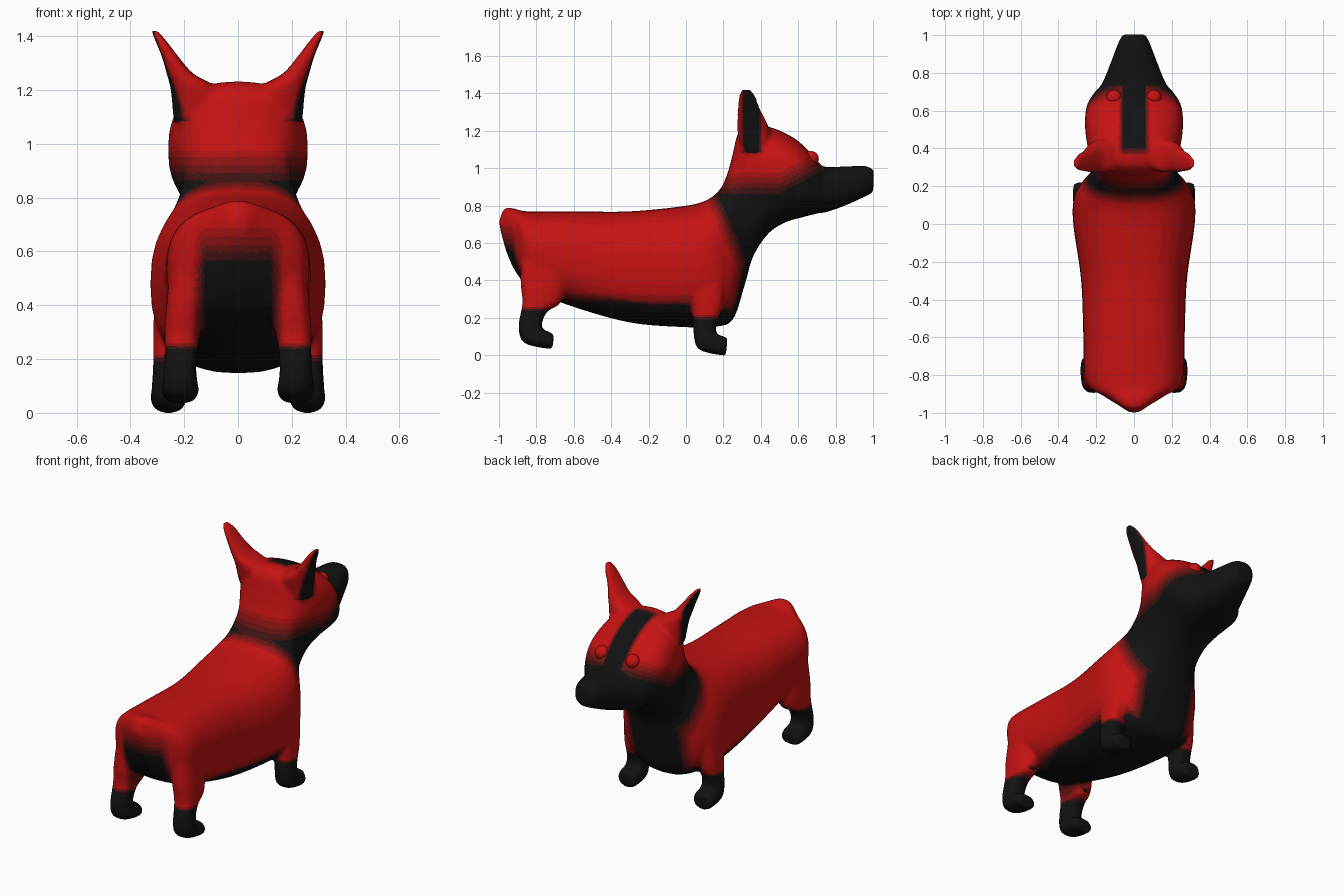
import bpy, bmesh, math
from mathutils import Vector

if "Cube" in bpy.data.objects:
    bpy.data.objects.remove(bpy.data.objects["Cube"])

SEG, STEPS = 32, 5

def spow(v, e):
    return math.copysign(abs(v) ** e, v)

def spline(a, b, c, d, t):
    return 0.5 * (2*b + (c - a)*t + (2*a - 5*b + 4*c - d)*t*t + (3*b - a - 3*c + d)*t**3)

def loft(bm, stations, side=1, e=0.82):
    """Closed tube; station = (y1, z1, y2, z2, x centre, half width)."""
    n, rows = len(stations), []
    for i in range(n - 1):
        p = [stations[min(max(i + k, 0), n - 1)] for k in (-1, 0, 1, 2)]
        for j in range(STEPS):
            rows.append([spline(*q, j / STEPS) for q in zip(*p)])
    rows.append(stations[-1])
    rings = []
    for y1, z1, y2, z2, xc, hw in rows:
        ring = []
        for k in range(SEG):
            a = 2 * math.pi * k / SEG
            c, s = spow(math.cos(a), e), spow(math.sin(a), e)
            ring.append(bm.verts.new((side * (xc + hw * s),
                        (y1 + y2) / 2 + (y1 - y2) / 2 * c,
                        (z1 + z2) / 2 + (z1 - z2) / 2 * c)))
        rings.append(ring)
    for r, q in zip(rings, rings[1:]):
        for k in range(SEG):
            bm.faces.new((r[k], r[(k+1) % SEG], q[(k+1) % SEG], q[k]))
    bm.faces.new(rings[0])
    bm.faces.new(rings[-1])

# coat shades from red to black
shades = []
for i in range(6):
    t = i / 5
    m = bpy.data.materials.new("coat_shade_%d" % i)
    m.diffuse_color = (0.56 * (1-t)**1.6 + 0.006, 0.006, 0.006, 1)
    m.use_nodes = True
    m.node_tree.nodes["Principled BSDF"].inputs["Base Color"].default_value = m.diffuse_color
    shades.append(m)

bm = bmesh.new()
# torso, neck, head and snout: top point, bottom point, half width
trunk = [(-1.0, .72, -.99, .66, .03), (-.97, .785, -.955, .54, .075),
         (-.92, .785, -.90, .43, .16), (-.85, .77, -.82, .35, .255),
         (-.6, .77, -.62, .265, .268), (-.3, .77, -.3, .175, .28),
         (0, .80, 0, .15, .322), (.12, .835, .15, .152, .318),
         (.19, .90, .25, .19, .275), (.23, 1.0, .315, .38, .225),
         (.255, 1.1, .36, .53, .205), (.28, 1.19, .44, .65, .225),
         (.34, 1.23, .53, .71, .25), (.45, 1.22, .62, .737, .26),
         (.58, 1.16, .67, .75, .25), (.68, 1.07, .71, .76, .21),
         (.735, 1.01, .75, .765, .17), (.85, 1.01, .85, .80, .125),
         (.96, 1.012, .95, .845, .085), (1.005, .99, 1.0, .87, .06)]
loft(bm, [(a, b, c, d, 0, w) for a, b, c, d, w in trunk])

hind_leg = [(-.62, .55, -.88, .58, .18, .07), (-.66, .30, -.885, .40, .20, .07),
            (-.74, .235, -.875, .28, .21, .062), (-.77, .17, -.895, .16, .215, .06),
            (-.76, .135, -.875, .075, .215, .066), (-.735, .128, -.80, .045, .215, .07),
            (-.705, .11, -.715, .033, .215, .062)]
front_leg = [(.22, .5, .0, .5, .24, .07), (.20, .28, .03, .30, .25, .065),
             (.175, .2, .04, .2, .255, .06), (.16, .145, .04, .12, .258, .06),
             (.17, .11, .06, .04, .258, .064), (.195, .105, .13, .01, .258, .067),
             (.222, .09, .213, -.002, .258, .06)]
ear = [(.46, 1.10, .30, 1.08, .14, .10), (.45, 1.20, .275, 1.20, .16, .09),
       (.425, 1.26, .275, 1.26, .215, .05), (.395, 1.32, .275, 1.32, .25, .032),
       (.375, 1.38, .28, 1.38, .285, .021), (.35, 1.42, .295, 1.42, .31, .012)]
for s in (1, -1):
    for part in (hind_leg, front_leg, ear):
        loft(bm, part, s)
bmesh.ops.recalc_face_normals(bm, faces=bm.faces)

# fuse all parts into one smooth skin
me = bpy.data.meshes.new("body")
bm.to_mesh(me)
bm.free()
body = bpy.data.objects.new("body", me)
bpy.context.collection.objects.link(body)
rm = body.modifiers.new("fuse", 'REMESH')
rm.mode, rm.voxel_size = 'VOXEL', 0.011
sm = body.modifiers.new("soften", 'SMOOTH')
sm.factor, sm.iterations = 0.5, 8
dg = bpy.context.evaluated_depsgraph_get()
skin = bpy.data.meshes.new_from_object(body.evaluated_get(dg))
body.modifiers.clear()
body.data = skin

def ramp(v, lo, hi):
    return min(max((v - lo) / (hi - lo), 0), 1)

def black(c, n):
    x, y, z = abs(c.x), c.y, c.z
    nx = n.x if c.x > 0 else -n.x
    m = []
    # snout and forehead stripe
    m.append(ramp(y, .69, .74) * ramp(1.06 - z, 0, .05))
    if z > .95 and y > .36:
        m.append(ramp(.085 - x, 0, .03) * ramp(y, .36, .40))
    # throat, neck sides and chest
    if y > .1 and z > .42:
        line = .93 + .12 * ramp(y, .5, .72)
        m.append(ramp(line - z, -.06, .08) * ramp(y + .45 * (z - .5) - .29, -.04, .05))
    if y > .2 and z <= .5:
        m.append(ramp(.2 - x, -.03, .05))
    # belly
    if -.68 < y < .3:
        m.append(ramp(-n.z, .3, .6) * ramp(.34 - z, 0, .06))
    # socks
    m.append(ramp((.25 if y < -.6 else .205) - z, -.015, .015) * (x > .13 and (y < -.66 or y > .02)))
    # under the tail and between the thighs
    if y < -.6:
        m.append(ramp(.17 - x, 0, .05) * ramp(.65 - z, -.05, .1))
    # outer hollows of the ears
    if z > 1.08 and .29 < y < .42:
        m.append(ramp(nx, .35, .6) * ramp(y, .29, .31) * ramp(.41 - y, 0, .02))
    return max(m)

for mat in shades:
    skin.materials.append(mat)
for f in skin.polygons:
    f.material_index = round(5 * black(f.center, f.normal))
    f.use_smooth = True

# eyes
for s, name in ((1, "eye_right"), (-1, "eye_left")):
    bpy.ops.mesh.primitive_uv_sphere_add(segments=24, ring_count=16, radius=.042,
                                         location=(s * .105, .668, 1.05))
    eye = bpy.context.object
    eye.name = name
    eye.data.materials.append(shades[0])
    bpy.ops.object.shade_smooth()
